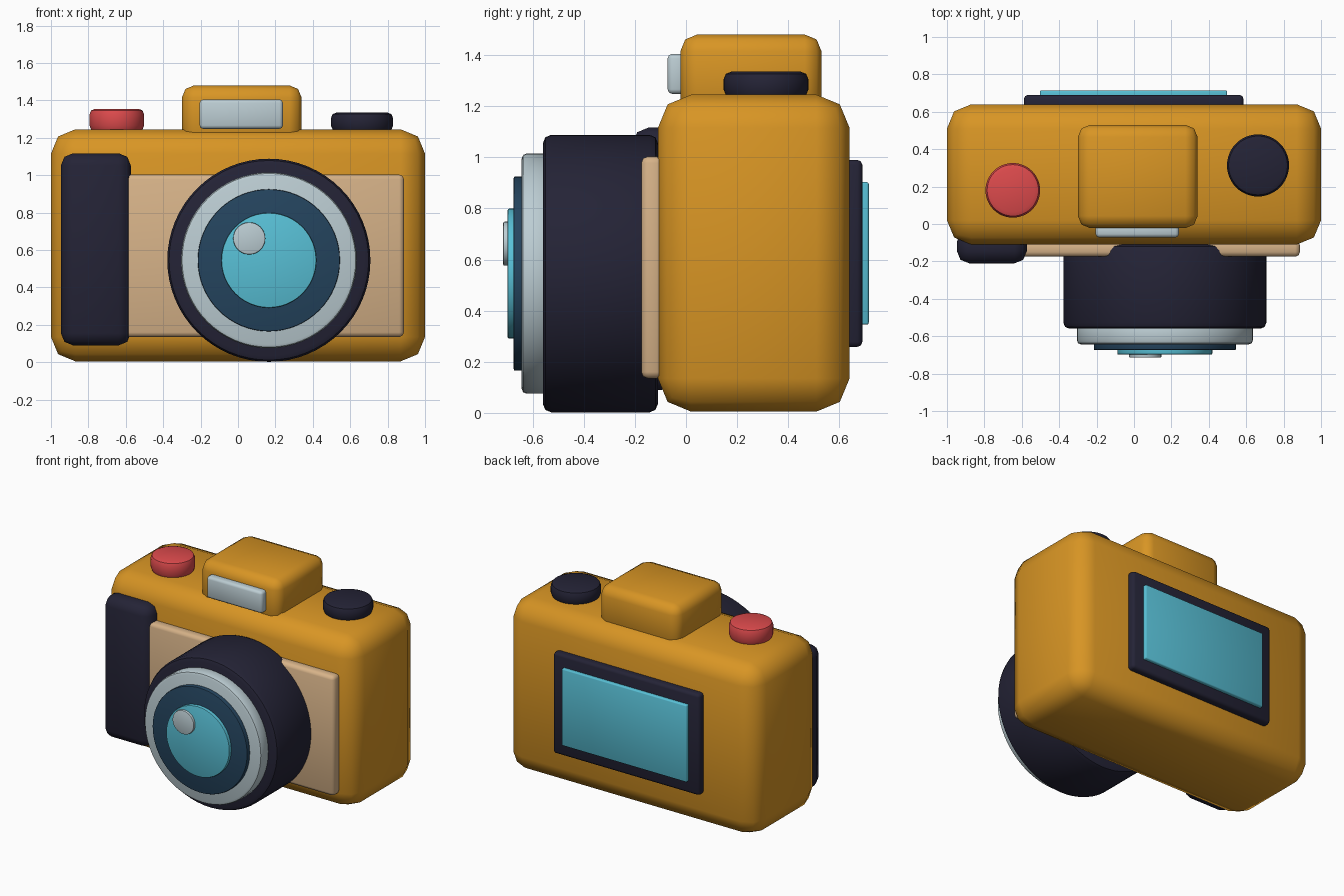
import bpy, bmesh, math
from mathutils import Matrix, Vector

if "Cube" in bpy.data.objects:
    bpy.data.objects.remove(bpy.data.objects["Cube"])


def material(name, r, g, b):
    # sRGB 0-255 to linear
    def lin(c):
        c /= 255
        return c / 12.92 if c <= 0.04045 else ((c + 0.055) / 1.055) ** 2.4
    m = bpy.data.materials.new(name)
    m.diffuse_color = (lin(r), lin(g), lin(b), 1)
    m.use_nodes = True
    m.node_tree.nodes["Principled BSDF"].inputs["Base Color"].default_value = m.diffuse_color
    return m


ORANGE = material("amber", 216, 149, 36)
TAN = material("tan", 214, 178, 136)
DARK = material("dark_navy", 36, 35, 54)
SILVER = material("silver", 188, 205, 211)
NAVY = material("deep_blue", 36, 68, 94)
CYAN = material("cyan", 88, 192, 214)
RED = material("red", 220, 74, 76)


def finish(name, bm, mat, angle):
    me = bpy.data.meshes.new(name)
    bm.to_mesh(me)
    bm.free()
    me.materials.append(mat)
    ob = bpy.data.objects.new(name, me)
    bpy.context.collection.objects.link(ob)
    bpy.ops.object.select_all(action='DESELECT')
    ob.select_set(True)
    bpy.context.view_layer.objects.active = ob
    bpy.ops.object.shade_smooth_by_angle(angle=math.radians(angle))
    return ob


def box(name, xs, ys, zs, bevel, mat, segments=2):
    lo, hi = Vector((xs[0], ys[0], zs[0])), Vector((xs[1], ys[1], zs[1]))
    bm = bmesh.new()
    bmesh.ops.create_cube(bm, size=1, matrix=Matrix.Translation((lo + hi) / 2)
                          @ Matrix.Diagonal((*(hi - lo), 1)))
    bmesh.ops.bevel(bm, geom=bm.edges[:], offset=bevel, segments=segments,
                    profile=0.5, affect='EDGES', clamp_overlap=True)
    return finish(name, bm, mat, 50)


def disc(name, axis, centre, radius, span, bevel, mat, sides=48):
    # Round part along y (lens) or z (top controls); centre is the other two coordinates
    mid, depth = sum(span) / 2, span[1] - span[0]
    if axis == 'Y':
        mtx = Matrix.Translation((centre[0], mid, centre[1])) @ Matrix.Rotation(math.pi / 2, 4, 'X')
    else:
        mtx = Matrix.Translation((centre[0], centre[1], mid))
    bm = bmesh.new()
    bmesh.ops.create_cone(bm, cap_ends=True, segments=sides, radius1=radius,
                          radius2=radius, depth=depth, matrix=mtx)
    rims = [e for e in bm.edges if any(len(f.verts) > 4 for f in e.link_faces)]
    bmesh.ops.bevel(bm, geom=rims, offset=bevel, segments=2, profile=0.5,
                    affect='EDGES', clamp_overlap=True)
    return finish(name, bm, mat, 30)


# Body and viewfinder housing
box("body", (-1, 1), (-0.11, 0.64), (0.005, 1.245), 0.13, ORANGE)
box("viewfinder_housing", (-0.30, 0.34), (-0.022, 0.53), (1.16, 1.48), 0.065, ORANGE)
box("viewfinder_window", (-0.205, 0.24), (-0.072, 0.0), (1.248, 1.405), 0.018, SILVER)

# Front plate and hand grip
box("front_plate", (-0.885, 0.887), (-0.175, -0.09), (0.135, 1.003), 0.025, TAN)
box("grip", (-0.947, -0.573), (-0.21, -0.03), (0.09, 1.117), 0.065, DARK)

# Lens stack
LENS = (0.165, 0.545)
disc("lens_barrel", 'Y', LENS, 0.543, (-0.56, -0.11), 0.033, DARK, 64)
disc("lens_ring", 'Y', LENS, 0.47, (-0.643, -0.54), 0.02, SILVER, 64)
disc("lens_inner_ring", 'Y', LENS, 0.38, (-0.674, -0.6), 0.006, NAVY, 64)
disc("lens_glass", 'Y', LENS, 0.254, (-0.698, -0.65), 0.006, CYAN)
disc("lens_highlight", 'Y', (0.06, 0.662), 0.086, (-0.715, -0.68), 0.005, SILVER, 32)

# Top controls
disc("shutter_button", 'Z', (-0.648, 0.18), 0.146, (1.235, 1.355), 0.03, RED)
disc("dial", 'Z', (0.663, 0.313), 0.166, (1.235, 1.335), 0.03, DARK)

# Rear screen
box("screen_frame", (-0.588, 0.585), (0.60, 0.69), (0.258, 0.99), 0.02, DARK)
box("screen", (-0.503, 0.498), (0.66, 0.715), (0.345, 0.903), 0.008, CYAN)
